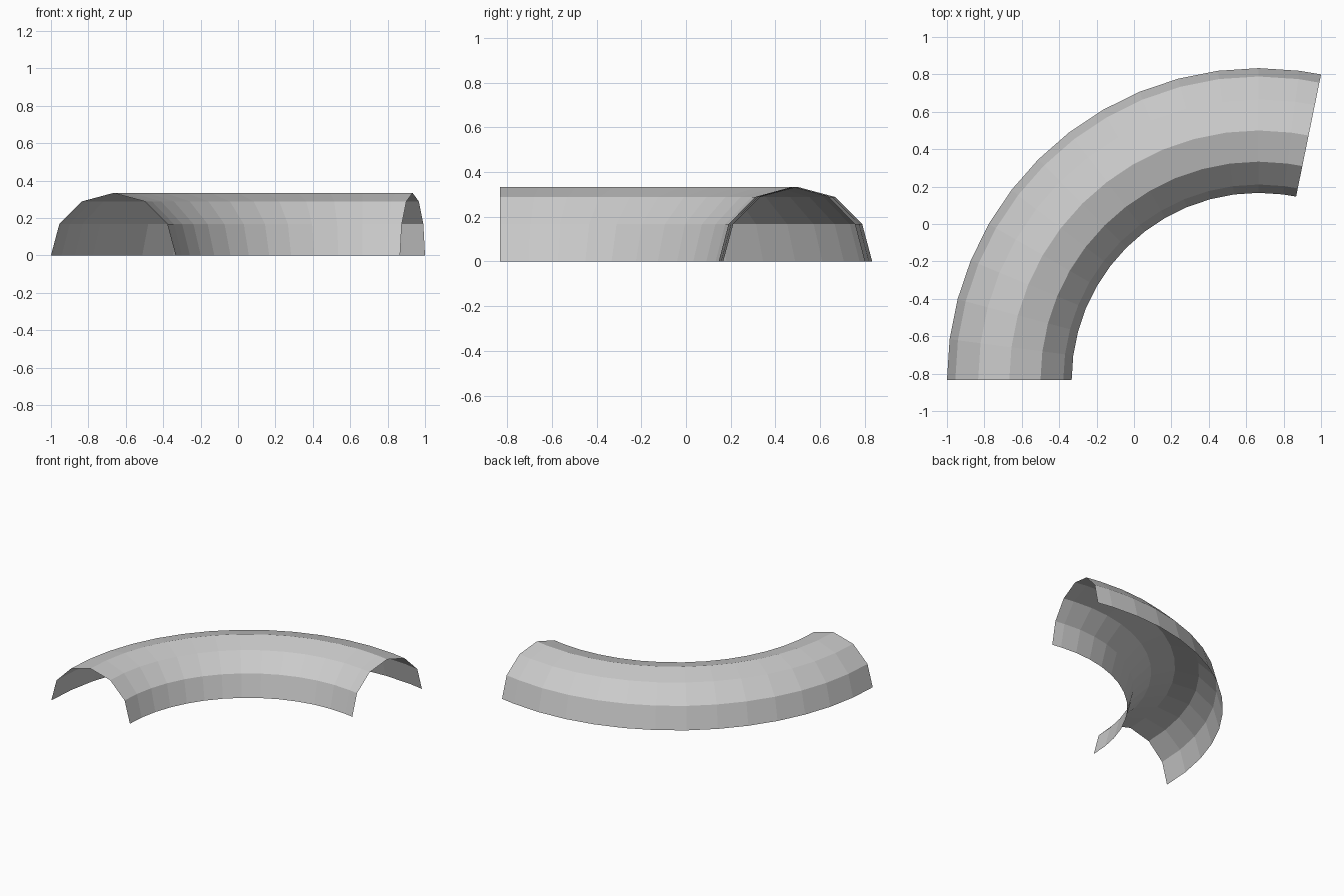
import bpy, bmesh
from math import sin, cos, radians, asin, pi

if "Cube" in bpy.data.objects:
    bpy.data.objects.remove(bpy.data.objects["Cube"])

CX, CY = 2 / 3, -0.8333      # centre of the bend
R, r = 4 / 3, 1 / 3          # bend radius, half-pipe radius

# Sweep angles: 7.5 degree steps, with a short last step at the trimmed end
angles = [radians(7.5 * i) for i in range(14)] + [pi / 2 + asin(0.2)]

# Half-pipe profile: upper half of a 12-sided circle, (radius from bend centre, height)
profile = [(R + r * cos(pi * j / 6), r * sin(pi * j / 6)) for j in range(7)]

# Open curved half-pipe shell
bm = bmesh.new()
rings = [[bm.verts.new((CX - d * cos(a), CY + d * sin(a), z)) for d, z in profile]
         for a in angles]
for p, q in zip(rings, rings[1:]):
    for j in range(6):
        bm.faces.new((p[j], p[j + 1], q[j + 1], q[j]))

# Make the outside of the shell face up
bm.normal_update()
if sum(f.normal.z for f in bm.faces) < 0:
    bmesh.ops.reverse_faces(bm, faces=bm.faces[:])

mesh = bpy.data.meshes.new("curved_half_pipe")
bm.to_mesh(mesh)
bm.free()
bpy.context.collection.objects.link(bpy.data.objects.new("curved_half_pipe", mesh))
